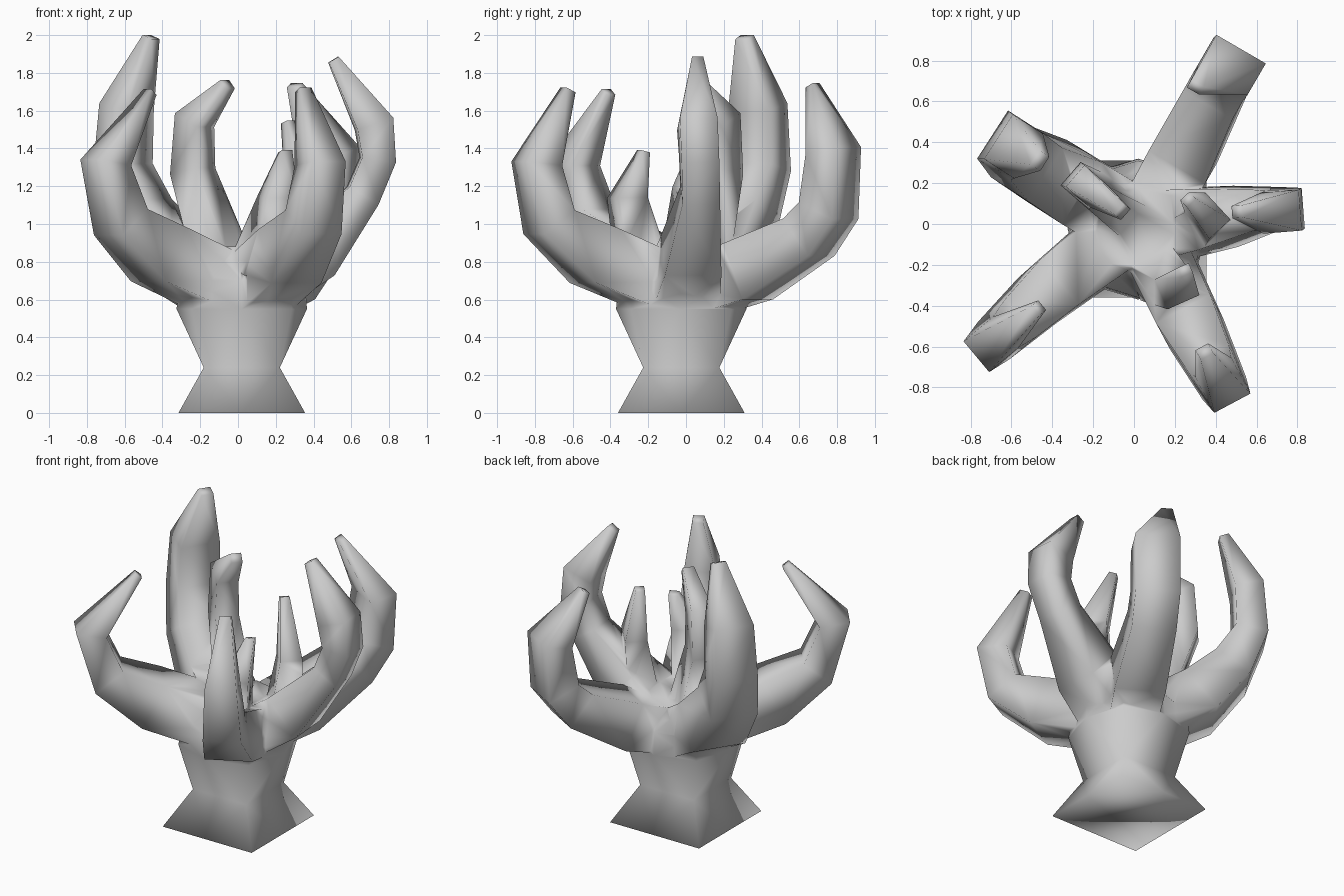
import bpy, bmesh, math
from mathutils import Vector

if "Cube" in bpy.data.objects:
    bpy.data.objects.remove(bpy.data.objects["Cube"])

parts = []


def loft(name, rings):
    """Skin a list of equal-sized rings into a closed tube."""
    bm = bmesh.new()
    loops = [[bm.verts.new(p) for p in ring] for ring in rings]
    for a, b in zip(loops, loops[1:]):
        for i in range(len(a)):
            j = (i + 1) % len(a)
            bm.faces.new((a[i], a[j], b[j], b[i]))
    bm.faces.new(loops[0][::-1])
    bm.faces.new(loops[-1])
    bmesh.ops.triangulate(bm, faces=bm.faces)
    bmesh.ops.recalc_face_normals(bm, faces=bm.faces)
    mesh = bpy.data.meshes.new(name)
    bm.to_mesh(mesh)
    bm.free()
    obj = bpy.data.objects.new(name, mesh)
    bpy.context.collection.objects.link(obj)
    return obj


def branch(name, heading, path):
    """Square tube along (x, y, z, half width, half thickness), bending in the heading's plane."""
    out = Vector((heading[0], heading[1], 0)).normalized()
    side = Vector((-out.y, out.x, 0))
    pts = [Vector(p[:3]) for p in path]
    rings = []
    for i, p in enumerate(path):
        before = (pts[i] - pts[i - 1]).normalized() if i else Vector()
        after = (pts[i + 1] - pts[i]).normalized() if i < len(pts) - 1 else Vector()
        tangent = (before + after).normalized()
        s = side * p[3]
        n = side.cross(tangent).normalized() * p[4]
        rings.append([pts[i] + s + n, pts[i] - s + n, pts[i] - s - n, pts[i] + s - n])
    parts.append(loft(name, rings))


# Square flared foot and neck, opening into a rounded palm: (z, side radius, corner radius)
profile = [(0, .335, .474), (.24, .20, .285), (.55, .345, .375), (.70, .335, .36), (.88, .20, .23)]
stem = loft("branching_hand", [
    [(.02 + (c if k % 2 else m) * math.cos(k * math.pi / 4),
      -.025 + (c if k % 2 else m) * math.sin(k * math.pi / 4), z) for k in range(8)]
    for z, m, c in profile])

# Five large curling branches
branch("back_right_branch", (.5, .86), [
    (.09, .07, .66, .15, .15), (.24, .33, .75, .16, .16), (.40, .65, .93, .14, .125),
    (.46, .755, 1.07, .14, .11), (.48, .78, 1.39, .14, .09), (.30, .67, 1.735, .035, .025)])
branch("right_branch", (1, .08), [
    (.13, -.01, .66, .18, .15), (.40, .03, .84, .15, .15), (.66, .075, 1.15, .10, .09),
    (.74, .07, 1.34, .10, .09), (.72, .06, 1.53, .10, .10), (.505, .06, 1.87, .03, .03)])
branch("front_right_branch", (.47, -.88), [
    (.10, -.11, .67, .16, .15), (.275, -.48, .83, .15, .16), (.40, -.725, 1.01, .12, .11),
    (.435, -.79, 1.32, .10, .10), (.345, -.625, 1.71, .035, .03)])
branch("front_left_branch", (-.77, -.64), [
    (-.09, -.07, .68, .17, .15), (-.42, -.33, .84, .145, .16), (-.62, -.515, 1.01, .12, .11),
    (-.70, -.59, 1.325, .098, .095), (-.465, -.41, 1.70, .03, .025)])
branch("back_left_branch", (-.84, .54), [
    (-.10, .06, .66, .18, .15), (-.34, .205, .82, .18, .16), (-.525, .30, 1.06, .155, .13),
    (-.61, .385, 1.30, .14, .10), (-.59, .38, 1.62, .13, .09), (-.46, .31, 1.99, .04, .03)])

# Three small inner shoots
branch("back_left_shoot", (-.75, .65), [
    (-.08, .08, .80, .10, .12), (-.24, .185, 1.28, .075, .095),
    (-.23, .185, 1.55, .07, .085), (-.055, .06, 1.74, .035, .03)])
branch("front_shoot", (.4, -.9), [
    (.10, -.23, .76, .12, .11), (.21, -.31, 1.14, .085, .08), (.25, -.225, 1.385, .03, .025)])
branch("right_shoot", (.65, -.7), [
    (.33, .01, .80, .10, .11), (.36, .04, 1.18, .07, .09), (.265, .12, 1.54, .03, .025)])

# Weld every branch into one skin
for part in parts:
    mod = stem.modifiers.new(part.name, 'BOOLEAN')
    mod.operation = 'UNION'
    mod.solver = 'EXACT'
    mod.object = part
bpy.context.view_layer.update()
skin = bpy.data.meshes.new_from_object(
    stem.evaluated_get(bpy.context.evaluated_depsgraph_get()))
stem.modifiers.clear()
stem.data = skin
for part in parts:
    bpy.data.objects.remove(part)

# Clean up and soften the shading
bm = bmesh.new()
bm.from_mesh(skin)
bmesh.ops.remove_doubles(bm, verts=bm.verts, dist=.002)
bmesh.ops.triangulate(bm, faces=bm.faces)
for f in bm.faces:
    f.smooth = True
bm.to_mesh(skin)
bm.free()
